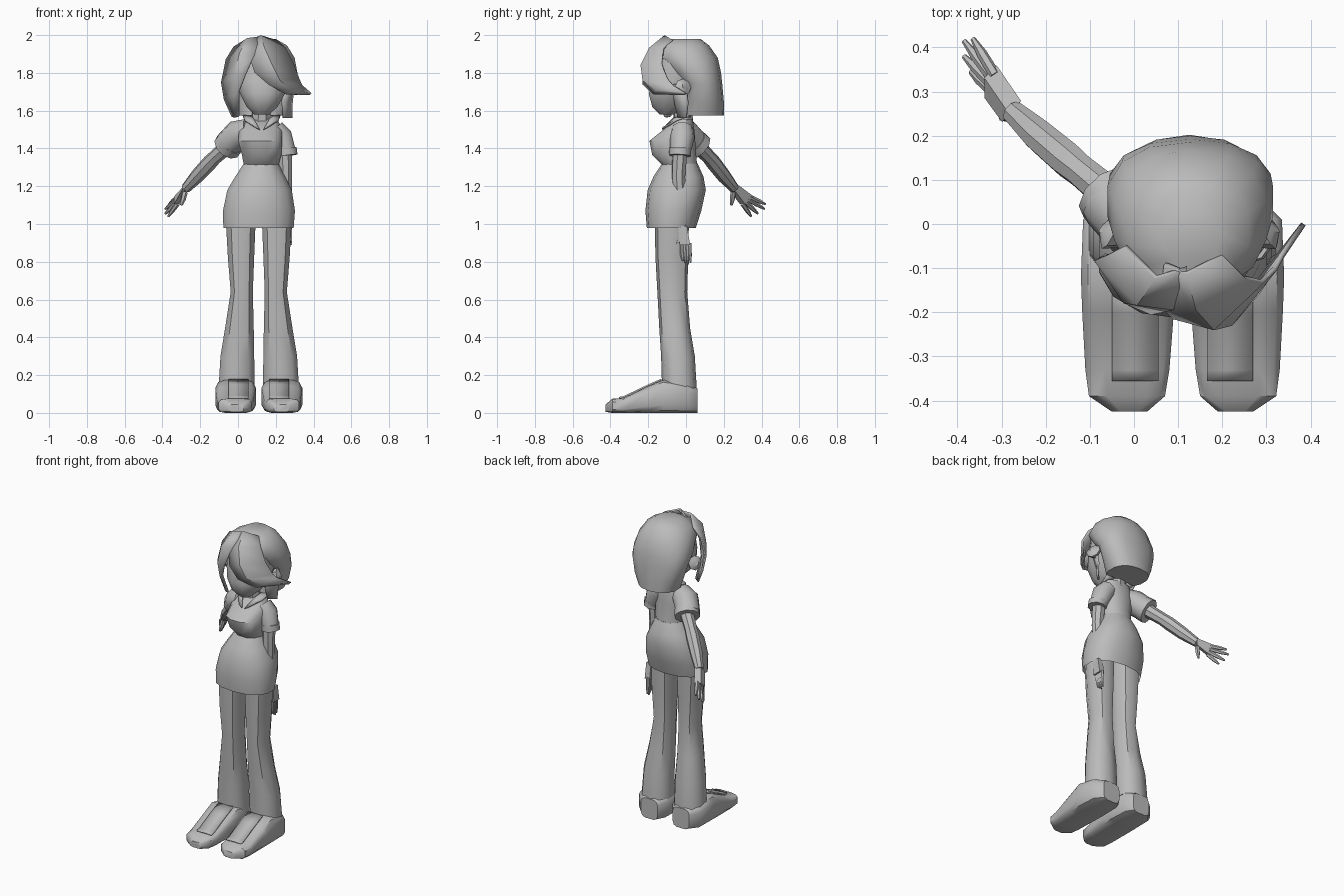
import bpy, math
from mathutils import Vector

MID = 0.11  # body centre line in x
grey = bpy.data.materials.new("plain_grey")
grey.diffuse_color = (0.5, 0.5, 0.5, 1)


def make(name, verts, faces, angle=40, thick=0):
    me = bpy.data.meshes.new(name)
    me.from_pydata([tuple(v) for v in verts], [], faces)
    me.materials.append(grey)
    ob = bpy.data.objects.new(name, me)
    bpy.context.collection.objects.link(ob)
    bpy.ops.object.select_all(action='DESELECT')
    bpy.context.view_layer.objects.active = ob
    ob.select_set(True)
    bpy.ops.object.mode_set(mode='EDIT')
    bpy.ops.mesh.select_all(action='SELECT')
    bpy.ops.mesh.normals_make_consistent(inside=False)
    bpy.ops.object.mode_set(mode='OBJECT')
    if thick:
        mod = ob.modifiers.new("thickness", 'SOLIDIFY')
        mod.thickness, mod.offset = thick, 0
    bpy.ops.object.shade_smooth_by_angle(angle=math.radians(angle))
    return ob


def skin(name, rings, caps=(True, True), angle=40):
    n = len(rings[0])
    faces = [(i * n + j, i * n + (j + 1) % n, (i + 1) * n + (j + 1) % n, (i + 1) * n + j)
             for i in range(len(rings) - 1) for j in range(n)]
    if caps[0]:
        faces.append(tuple(range(n)))
    if caps[1]:
        faces.append(tuple(range((len(rings) - 1) * n, len(rings) * n)))
    return make(name, [v for r in rings for v in r], faces, angle)


def loft(name, rows, n=12, p=2.3, axis='z', mirror=False, caps=(True, True), angle=40):
    """Rows are (height, min a, max a, min b, max b) of rounded sections."""
    rings = []
    for h, a0, a1, b0, b1 in rows:
        ring = []
        for k in range(n):
            t = 2 * math.pi * (k + 0.5) / n
            c, s = math.cos(t), math.sin(t)
            a = (a0 + a1) / 2 + (a1 - a0) / 2 * math.copysign(abs(c) ** (2 / p), c) * 1.02
            b = (b0 + b1) / 2 + (b1 - b0) / 2 * math.copysign(abs(s) ** (2 / p), s) * 1.02
            x = 2 * MID - a if mirror else a
            ring.append((x, b, h) if axis == 'z' else (x, h, b))
        rings.append(ring)
    return skin(name, rings, caps, angle)


def tube(name, pts, n=8, caps=(True, True)):
    """Points are (x, y, z, radius)."""
    P = [Vector(p[:3]) for p in pts]
    rings = []
    for i, p in enumerate(pts):
        d = (P[min(i + 1, len(P) - 1)] - P[max(i - 1, 0)]).normalized()
        u = d.cross(Vector((0.3, 1, 0.1))).normalized()
        v = d.cross(u)
        rings.append([P[i] + p[3] * (math.cos(2 * math.pi * k / n) * u + math.sin(2 * math.pi * k / n) * v)
                      for k in range(n)])
    return skin(name, rings, caps)


def strip(name, rows, thick=0.012, angle=40):
    w = len(rows[0])
    faces = [(i * w + j, i * w + j + 1, (i + 1) * w + j + 1, (i + 1) * w + j)
             for i in range(len(rows) - 1) for j in range(w - 1)]
    return make(name, [v for r in rows for v in r], faces, angle, thick)


# legs, shoes and tongues
for side, m in (("left", False), ("right", True)):
    loft(side + "_trouser_leg", [(0.13, -0.105, 0.09, -0.125, 0.055), (0.3, -0.095, 0.088, -0.13, 0.045),
         (0.45, -0.07, 0.085, -0.14, 0.02), (0.64, -0.04, 0.08, -0.15, 0.005),
         (0.82, -0.055, 0.087, -0.16, 0.01), (1.08, -0.07, 0.098, -0.165, 0.015)], n=10, mirror=m)
    loft(side + "_shoe", [(0.06, -0.065, 0.055, 0, 0.13), (0.01, -0.115, 0.09, 0, 0.15),
         (-0.12, -0.12, 0.095, 0, 0.175), (-0.2, -0.117, 0.09, 0, 0.14),
         (-0.33, -0.11, 0.08, 0, 0.078), (-0.39, -0.102, 0.07, 0, 0.075),
         (-0.425, -0.05, 0.03, 0.005, 0.045)], n=12, p=4, axis='y', mirror=m)
    f = (lambda x: 2 * MID - x) if m else (lambda x: x)
    strip(side + "_shoe_tongue", [[(f(x), y, z) for x in (-0.05, 0.055)]
          for y, z in ((-0.13, 0.176), (-0.2, 0.146), (-0.33, 0.084), (-0.355, 0.08))], 0.009)

# skirt and top
loft("skirt", [(0.98, -0.078, 0.295, -0.205, 0.05), (1.07, -0.08, 0.302, -0.212, 0.078),
     (1.18, -0.057, 0.285, -0.2, 0.102), (1.25, -0.015, 0.25, -0.17, 0.09),
     (1.32, 0.03, 0.215, -0.125, 0.06)], n=14, caps=(False, True))
loft("shirt", [(1.31, 0.03, 0.215, -0.125, 0.06), (1.365, 0.02, 0.23, -0.18, 0.055),
     (1.44, 0.0, 0.235, -0.195, 0.05), (1.5, 0.005, 0.235, -0.12, 0.045),
     (1.555, 0.04, 0.21, -0.05, 0.035)], n=12)
tube("neck", [(0.12, -0.01, 1.5, 0.055), (0.125, -0.02, 1.64, 0.05)])
for side, s in (("left", -1), ("right", 1)):
    strip(side + "_collar", [[(0.125 + s * 0.1, 0.02, 1.575), (0.125 + s * 0.05, 0.025, 1.57)],
          [(0.125 + s * 0.09, -0.05, 1.55), (0.125 + s * 0.045, -0.065, 1.56)],
          [(0.125 + s * 0.03, -0.12, 1.51), (0.125 + s * 0.01, -0.125, 1.5)]], 0.01)

# raised arm
tube("left_sleeve", [(0.06, -0.03, 1.5, 0.06), (0.0, 0.0, 1.475, 0.078),
                     (-0.055, 0.055, 1.42, 0.073)], 10)
tube("left_cuff", [(-0.035, 0.04, 1.435, 0.076), (-0.058, 0.068, 1.408, 0.078)], 10)
tube("left_arm", [(0.0, 0.02, 1.46, 0.045), (-0.12, 0.12, 1.355, 0.038), (-0.15, 0.145, 1.325, 0.041),
                  (-0.215, 0.2, 1.255, 0.038), (-0.275, 0.255, 1.19, 0.027)])
loft_palm = [(-0.27, 0.265, 1.205), (-0.285, 0.245, 1.175), (-0.325, 0.3, 1.105), (-0.325, 0.345, 1.145)]
skin("left_palm", [[(x + d, y + d, z) for x, y, z in loft_palm] for d in (-0.014, 0.014)])
for i, t in enumerate([(-0.365, 0.42, 1.105), (-0.385, 0.415, 1.08), (-0.385, 0.38, 1.055), (-0.37, 0.345, 1.04)]):
    b = Vector((-0.315, 0.337, 1.145)).lerp(Vector((-0.32, 0.3, 1.107)), i / 3)
    tube("left_finger_%d" % i, [(*b, 0.013), (*b.lerp(Vector(t), 0.6), 0.012), (*t, 0.006)], 6)
tube("left_thumb", [(-0.28, 0.25, 1.17, 0.015), (-0.29, 0.245, 1.13, 0.014), (-0.3, 0.24, 1.1, 0.007)], 6)

# lowered arm
tube("right_sleeve", [(0.19, -0.02, 1.5, 0.06), (0.225, -0.02, 1.46, 0.066),
                      (0.255, -0.03, 1.38, 0.054)], 10)
tube("right_cuff", [(0.255, -0.03, 1.4, 0.058), (0.26, -0.032, 1.362, 0.058)], 10)
tube("right_arm", [(0.245, -0.03, 1.42, 0.042), (0.25, -0.04, 1.25, 0.037), (0.25, -0.03, 1.1, 0.035),
                   (0.25, -0.015, 0.99, 0.027)])
skin("right_palm", [[(0.25 + d, y, z) for y, z in ((-0.04, 0.99), (0.005, 0.99), (0.022, 0.89), (-0.035, 0.89))]
                    for d in (0, 0.035)])
for i in range(4):
    y = -0.025 + i * 0.014
    tube("right_finger_%d" % i, [(0.265, y, 0.9, 0.012), (0.265, y + 0.003, 0.84, 0.011),
                                 (0.262, y + 0.008, 0.785 + 0.01 * abs(i - 2), 0.005)], 6)
tube("right_thumb", [(0.265, -0.035, 0.95, 0.014), (0.268, -0.045, 0.9, 0.012), (0.265, -0.04, 0.865, 0.006)], 6)

# head
loft("face", [(1.58, 0.085, 0.165, -0.14, -0.06), (1.62, 0.045, 0.21, -0.18, 0.0),
     (1.69, 0.01, 0.25, -0.198, 0.05), (1.76, -0.015, 0.27, -0.178, 0.08),
     (1.88, 0.0, 0.26, -0.16, 0.08)], n=12)
for side, x, s in (("left", -0.03, -1), ("right", 0.28, 1)):
    tube(side + "_ear", [(x, -0.02, 1.72, 0.035), (x + s * 0.025, -0.015, 1.725, 0.045),
                         (x + s * 0.035, -0.005, 1.73, 0.02)], 8)

# hair
loft("hair_back", [(1.575, 0.0, 0.25, -0.02, 0.2), (1.65, -0.03, 0.285, -0.01, 0.198),
     (1.74, -0.055, 0.31, -0.02, 0.19), (1.8, -0.06, 0.315, -0.08, 0.183),
     (1.88, -0.045, 0.3, -0.15, 0.165), (1.945, -0.005, 0.26, -0.145, 0.12),
     (1.98, 0.06, 0.2, -0.08, 0.075)], n=14)
strip("fringe_right", [
    [(0.07, -0.09, 1.97), (0.12, -0.11, 1.995), (0.2, -0.07, 1.97)],
    [(0.06, -0.18, 1.89), (0.14, -0.19, 1.93), (0.25, -0.12, 1.93)],
    [(0.09, -0.21, 1.8), (0.18, -0.235, 1.84), (0.29, -0.13, 1.85)],
    [(0.16, -0.225, 1.74), (0.22, -0.225, 1.76), (0.32, -0.1, 1.77)],
    [(0.25, -0.17, 1.69), (0.28, -0.155, 1.71), (0.335, -0.07, 1.735)],
    [(0.375, -0.01, 1.685), (0.38, -0.005, 1.69), (0.384, 0.0, 1.693)]])
strip("fringe_left", [
    [(0.12, -0.1, 1.99), (0.05, -0.12, 1.98), (-0.02, -0.05, 1.935)],
    [(0.09, -0.19, 1.9), (0.01, -0.18, 1.9), (-0.06, -0.07, 1.87)],
    [(0.04, -0.2, 1.79), (-0.02, -0.175, 1.78), (-0.085, -0.08, 1.75)],
    [(0.005, -0.17, 1.7), (-0.025, -0.145, 1.68), (-0.07, -0.07, 1.66)],
    [(0.005, -0.11, 1.57), (-0.015, -0.1, 1.565), (-0.03, -0.08, 1.57)]])
strip("side_lock_right", [
    [(0.26, -0.07, 1.74), (0.295, 0.0, 1.74)], [(0.235, -0.06, 1.65), (0.285, 0.01, 1.64)],
    [(0.24, -0.04, 1.56), (0.285, 0.0, 1.56)]])
